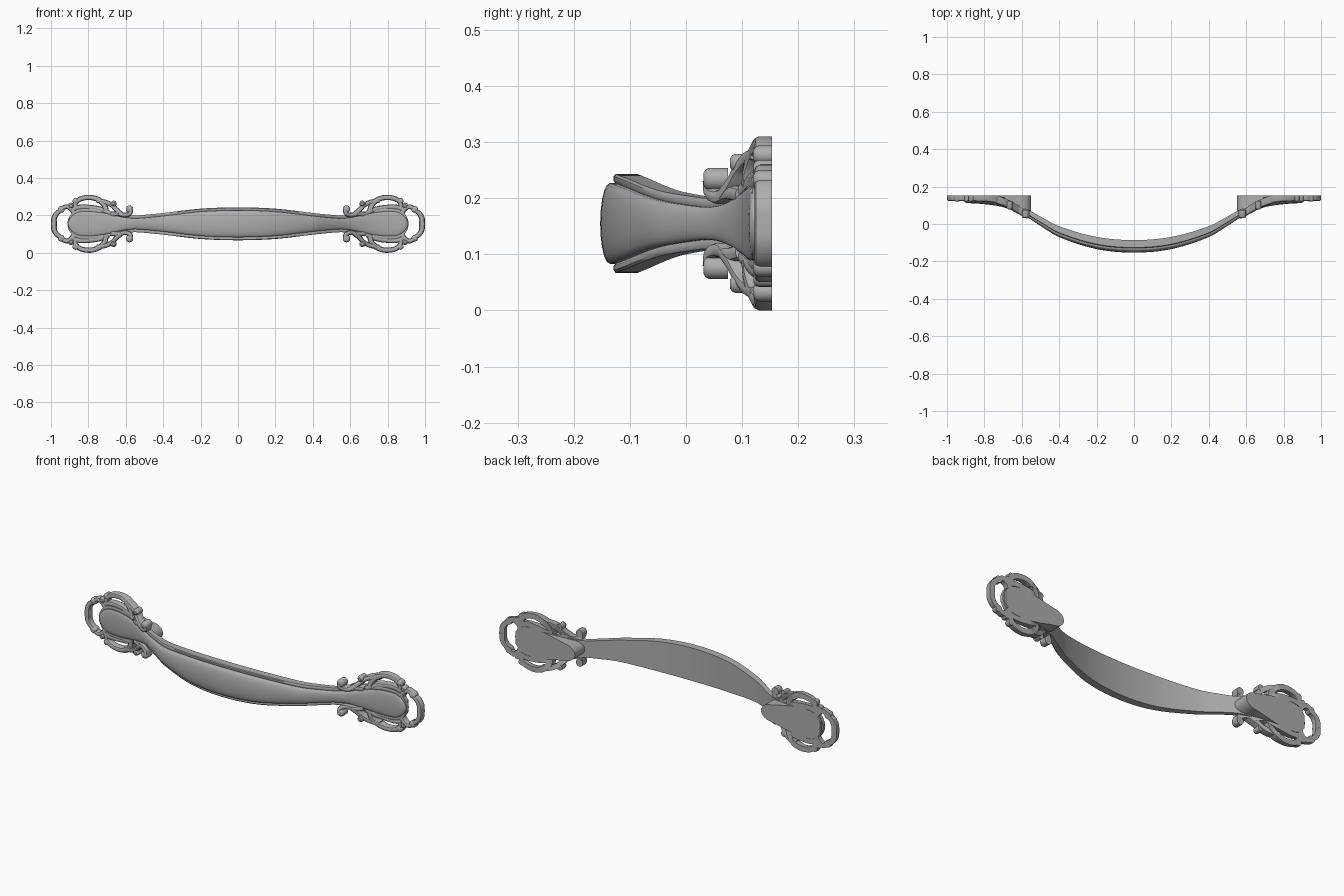
import bpy, bmesh, math
from mathutils import Vector

cube = bpy.data.objects.get("Cube")
if cube:
    bpy.data.objects.remove(cube)

MID_Z = 0.155   # height of the symmetry plane
BACK_Y = 0.153  # mounting plane
TIP = 0.912     # outer end of the grip

metal = bpy.data.materials.new("grey metal")
metal.use_nodes = True
GREY = (0.42, 0.42, 0.42, 1)
metal.diffuse_color = GREY
metal.node_tree.nodes["Principled BSDF"].inputs["Base Color"].default_value = GREY


def smooth_table(table, x):
    """Smooth interpolation through (x, value) pairs."""
    n = len(table)
    x = min(max(x, table[0][0]), table[-1][0])
    i = max(k for k in range(n - 1) if table[k][0] <= x)

    def slope(k):
        a, b = table[max(k - 1, 0)], table[min(k + 1, n - 1)]
        return 0 if k == 0 else (b[1] - a[1]) / (b[0] - a[0])
    (xa, a), (xb, b) = table[i], table[i + 1]
    h = xb - xa
    t = (x - xa) / h
    return ((2*t**3 - 3*t**2 + 1) * a + (t**3 - 2*t**2 + t) * h * slope(i)
            + (3*t**2 - 2*t**3) * b + (t**3 - t**2) * h * slope(i + 1))


FRONT = [(0, -.153), (.2, -.134), (.4, -.07), (.5, -.01), (.55, .022),
         (.6, .052), (.7, .09), (.8, .106), (TIP, .113)]
REAR = [(0, -.086), (.2, -.069), (.4, -.012), (.5, .04), (.55, .068),
        (.6, .092), (.7, .125), (.8, .138), (TIP, .143)]
WIDTH = [(0, .088), (.2, .081), (.4, .058), (.5, .048), (.56, .045),
         (.62, .052), (.7, .07), (.78, .081), (.84, .081), (TIP, .08)]
SCROLL_FRONT = [(.56, .028), (.62, .055), (.68, .088), (.74, .11), (.8, .12), (1, .122)]


def half_width(x):
    x = abs(x)
    w = smooth_table(WIDTH, x)
    if x > .83:
        w *= math.sqrt(max(0, 1 - ((x - .83) / (TIP - .83)) ** 2))
    return max(w, .002)


def loft(name, rings, mirror=(), closed=False):
    """Skin rings of points; z is measured from the symmetry plane."""
    bm = bmesh.new()
    rows = [[bm.verts.new(p) for p in ring] for ring in rings]
    n = len(rows[0])
    pairs = list(zip(rows, rows[1:])) + ([(rows[-1], rows[0])] if closed else [])
    for a, b in pairs:
        for j in range(n):
            k = (j + 1) % n
            bm.faces.new((a[j], a[k], b[k], b[j]))
    if not closed:
        bm.faces.new(rows[0])
        bm.faces.new(rows[-1])
    bmesh.ops.recalc_face_normals(bm, faces=bm.faces)
    mesh = bpy.data.meshes.new(name)
    bm.to_mesh(mesh)
    bm.free()
    mesh.materials.append(metal)
    obj = bpy.data.objects.new(name, mesh)
    obj.location.z = MID_Z
    bpy.context.collection.objects.link(obj)
    bpy.ops.object.select_all(action='DESELECT')
    obj.select_set(True)
    bpy.context.view_layer.objects.active = obj
    bpy.ops.object.shade_smooth_by_angle(angle=math.radians(35))
    if mirror:
        mod = obj.modifiers.new("mirror", 'MIRROR')
        mod.use_axis = [axis in mirror for axis in "XYZ"]
        mod.use_mirror_merge = False
    return obj


# Bowed grip: a rim with a raised, domed centre
def grip_section(x):
    f, r = smooth_table(FRONT, abs(x)), smooth_table(REAR, abs(x))
    t, w = r - f, half_width(x)
    dome = max(w - .016, .0005)
    k = min(1, dome / .03)
    rim = f + .36 * t
    half = [(w, r), (w, rim + .05 * t), (max(w - .004, dome * 1.1), rim),
            (dome + (w - dome) * .25, rim), (dome, rim + .04 * t),
            (dome, rim - .1 * t * k)]
    for i in range(1, 6):
        a = math.pi / 2 * i / 5
        half.append((dome * math.cos(a), rim - t * k * (.1 + .26 * math.sin(a))))
    side = [(x, y, z) for z, y in half[:-1]]
    return side + [(x, half[-1][1], 0)] + [(x, y, -z) for x, y, z in reversed(side)]


end = [.83 + (TIP - .83) * math.sin(math.pi / 2 * i / 12) for i in range(1, 13)]
positive = [.83 * i / 44 for i in range(1, 45)] + end
stations = [-x for x in reversed(positive)] + [0] + positive
loft("bowed_grip", [grip_section(x) for x in stations])

# Mounting feet: rounded nose inward, flat against the back plane
foot = []
for i in range(37):
    x = .552 + .35 * (i / 36) ** 1.5
    w = max(half_width(x) - .005, .002)
    if x < .6:
        w *= math.sqrt(max(.01, 1 - ((.6 - x) / .0485) ** 2))
    y = smooth_table(REAR, x) - .012
    foot.append([(x, y, w), (x, BACK_Y, w), (x, BACK_Y, -w), (x, y, -w)])
loft("mounting_foot", foot, "X")


# Scrollwork helpers: ribbons and round curl ends
def depth(x):
    f = smooth_table(SCROLL_FRONT, x)
    return f, min(BACK_Y, f + .042)


def spline(points, steps=6):
    p = [Vector(q) for q in points]
    p = [2 * p[0] - p[1]] + p + [2 * p[-1] - p[-2]]
    out = []
    for a, b, c, d in zip(p, p[1:], p[2:], p[3:]):
        for s in range(steps):
            t = s / steps
            out.append(.5 * (2*b + (c - a)*t + (2*a - 5*b + 4*c - d)*t*t
                             + (3*b - a - 3*c + d)*t**3))
    return out + [p[-2]]


def ribbon(name, points, start, finish):
    path = spline(points)
    rings = []
    for i, p in enumerate(path):
        d = (path[min(i + 1, len(path) - 1)] - path[max(i - 1, 0)]).normalized()
        side = Vector((-d.y, d.x))
        w = start + (finish - start) * i / (len(path) - 1)
        f, b = depth(p.x)
        ring = []
        for s, y in ((-1, b), (-1, f + .01), (-.75, f + .003), (-.3, f),
                     (.3, f), (.75, f + .003), (1, f + .01), (1, b)):
            q = p + side * w * s
            ring.append((q.x, y, q.y))
        rings.append(ring)
    return loft(name, rings, "XZ")


def knob(name, x, z, r):
    f, b = depth(x)
    rings = [[(x + r * k * math.cos(a * math.pi / 10), y, z + r * k * math.sin(a * math.pi / 10))
              for a in range(20)]
             for k, y in ((1, b), (1, f + .008), (.85, f + .002), (.5, f - .002))]
    return loft(name, rings, "XZ")


# Scrollwork around each foot
ribbon("end_scroll", [(.984, 0), (.983, .03), (.97, .055), (.948, .072)], .016, .012)
knob("end_scroll_curl", .945, .077, .018)
ribbon("shoulder_scroll", [(.94, .083), (.915, .092), (.89, .078), (.875, .055)], .012, .014)
knob("shoulder_curl", .893, .097, .016)
ribbon("outer_arch", [(.87, .085), (.868, .112), (.84, .134), (.79, .141),
                      (.745, .128), (.715, .1), (.705, .068)], .013, .015)
knob("arch_curl", .868, .122, .017)
ribbon("inner_arch", [(.88, .08), (.84, .09), (.79, .088), (.74, .08), (.69, .06)], .013, .013)
ribbon("leaf_scroll", [(.755, .124), (.71, .117), (.675, .1), (.65, .075), (.62, .05)], .012, .013)
knob("leaf_curl", .665, .108, .016)
ribbon("nose_scroll", [(.68, .05), (.64, .055), (.605, .047), (.578, .055), (.572, .075)], .014, .011)
knob("nose_curl", .58, .079, .02)
